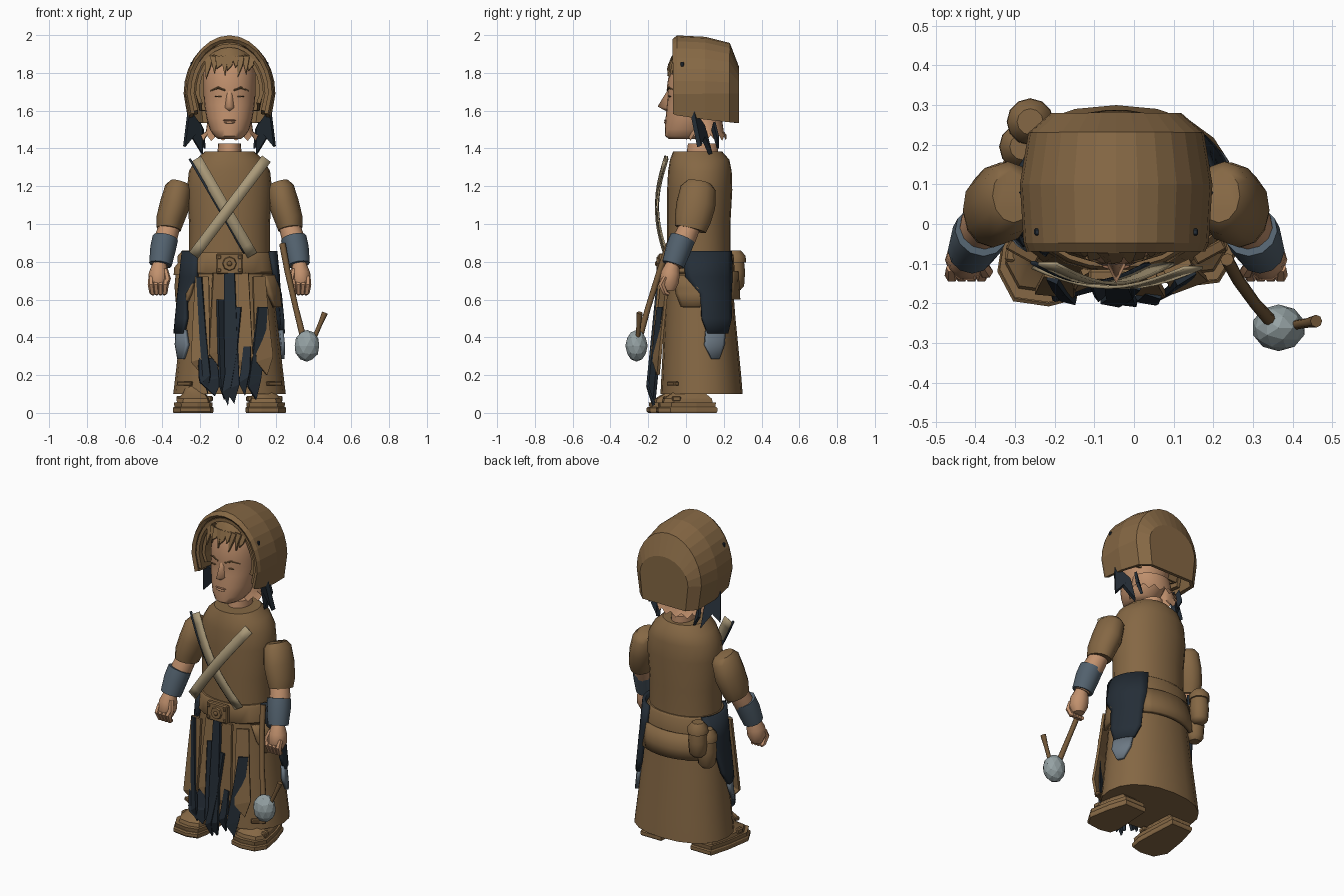
import bpy, bmesh, math
from mathutils import Vector, Matrix
from math import sin, cos, pi, radians

if "Cube" in bpy.data.objects:
    bpy.data.objects.remove(bpy.data.objects["Cube"])

CX = -0.045  # body centre line


def material(name, *rgb):
    m = bpy.data.materials.new(name)
    m.use_nodes = True
    m.diffuse_color = (*rgb, 1)
    node = m.node_tree.nodes["Principled BSDF"]
    node.inputs["Base Color"].default_value = (*rgb, 1)
    node.inputs["Roughness"].default_value = 0.9
    return m


BROWN = material("brown_cloth", 0.235, 0.137, 0.058)
LEATHER = material("dark_leather", 0.175, 0.099, 0.041)
SKIN = material("skin", 0.54, 0.285, 0.155)
LIP = material("shaded_skin", 0.38, 0.18, 0.1)
NAVY = material("navy_rag", 0.018, 0.027, 0.038)
SLATE = material("slate_bracer", 0.085, 0.12, 0.155)
GREY = material("grey_rag", 0.15, 0.19, 0.23)
STONE = material("stone", 0.3, 0.36, 0.37)
KHAKI = material("khaki_strap", 0.4, 0.32, 0.19)


def build(name, verts, faces, mat, angle=40, thick=0):
    me = bpy.data.meshes.new(name)
    me.from_pydata([tuple(v) for v in verts], [], faces)
    bm = bmesh.new()
    bm.from_mesh(me)
    bmesh.ops.recalc_face_normals(bm, faces=bm.faces)
    bm.to_mesh(me)
    bm.free()
    me.materials.append(mat)
    if angle:
        me.polygons.foreach_set("use_smooth", [True] * len(me.polygons))
        me.set_sharp_from_angle(angle=radians(angle))
    ob = bpy.data.objects.new(name, me)
    bpy.context.collection.objects.link(ob)
    if thick:
        mod = ob.modifiers.new("thickness", "SOLIDIFY")
        mod.thickness, mod.offset = thick, 0


def loft(name, rings, mat, closed=True, caps=(True, True), angle=40, thick=0):
    n = len(rings[0])
    verts = [v for r in rings for v in r]
    faces = [(i * n + j, i * n + (j + 1) % n, (i + 1) * n + (j + 1) % n, (i + 1) * n + j)
             for i in range(len(rings) - 1) for j in range(n if closed else n - 1)]
    if caps[0]:
        faces.append(tuple(range(n)))
    if caps[1]:
        faces.append(tuple(range(len(verts) - n, len(verts))))
    build(name, verts, faces, mat, angle, thick)


def oval(z, rx, y0, y1, n=20, power=1.0):
    def bend(c):
        return math.copysign(abs(c) ** power, c)
    return [Vector((CX + rx * bend(cos(a)), (y0 + y1) / 2 + (y1 - y0) / 2 * bend(sin(a)), z))
            for a in (2 * pi * k / n for k in range(n))]


def body(name, rows, mat, n=20, power=1.0, **kw):
    loft(name, [oval(*r, n=n, power=power) for r in rows], mat, **kw)


def tube(name, path, mat, n=10, depth=1, angle=50):
    # path rows: x, y, z, radius; depth stretches the section along y
    pts = [Vector(p[:3]) for p in path]
    rings = []
    for i, p in enumerate(pts):
        d = (pts[min(i + 1, len(pts) - 1)] - pts[max(i - 1, 0)]).normalized()
        side = d.cross(Vector((0, 1, 0))).normalized()
        other = d.cross(side) * depth
        rings.append([p + path[i][3] * (side * cos(2 * pi * k / n) + other * sin(2 * pi * k / n)) for k in range(n)])
    loft(name, rings, mat, angle=angle)


def from_bmesh(name, bm, mat, angle):
    bm.verts.index_update()
    build(name, [v.co for v in bm.verts], [[v.index for v in f.verts] for f in bm.faces], mat, angle)
    bm.free()


def ball(name, loc, scale, mat, angle=60):
    bm = bmesh.new()
    bmesh.ops.create_icosphere(bm, subdivisions=2, radius=1,
                               matrix=Matrix.Translation(loc) @ Matrix.Diagonal((*scale, 1)))
    from_bmesh(name, bm, mat, angle)


def box(name, loc, size, mat, turn=0):
    bm = bmesh.new()
    bmesh.ops.create_cube(bm, size=1, matrix=Matrix.Translation(loc) @ Matrix.Rotation(turn, 4, "Z")
                          @ Matrix.Diagonal((*size, 1)))
    bmesh.ops.bevel(bm, geom=bm.edges[:], offset=min(size) * 0.2, segments=1, affect="EDGES")
    from_bmesh(name, bm, mat, 0)


def wrap(name, rows, side, off, mat, thick=0.02):
    # cloth panel lying on the skirt; rows: z, start angle, end angle
    rings = []
    for z, a0, a1 in rows:
        rx, ry = 0.3 - 0.1 * z + off, 0.215 - 0.06 * z + off
        angles = [radians(a0 + (a1 - a0) * k / 8) for k in range(9)]
        rings.append([Vector((CX + side * rx * cos(a), 0.075 + ry * sin(a), z)) for a in angles])
    loft(name, rings, mat, closed=False, caps=(False, False), thick=thick)


# Head, jagged nape and neck
body("head", [(1.45, .06, -.09, .08), (1.465, .08, -.11, .1), (1.5, .104, -.112, .13), (1.56, .122, -.108, .16),
              (1.63, .133, -.102, .18), (1.68, .137, -.097, .195), (1.72, .138, -.102, .2), (1.8, .138, -.09, .2),
              (1.88, .12, -.07, .18), (1.94, .06, -.02, .12)], SKIN, 24, .95)
nape = [oval(1.56, .115, .0, .19, 28), oval(1.49, .125, .0, .2, 28), oval(1.44, .155, .0, .215, 28)]
for k, v in enumerate(nape[2]):
    v.z += 0.03 * (k % 2)
loft("nape", nape, SKIN, caps=(True, False))
body("neck", [(1.35, .066, .0, .17), (1.425, .06, .01, .17)], SKIN)

# Face
nose = [(0, -.1, 1.705), (-.014, -.09, 1.7), (.014, -.09, 1.7), (-.026, -.098, 1.615), (.026, -.098, 1.615),
        (0, -.15, 1.622), (0, -.105, 1.597)]
build("nose", [(CX + x, y, z) for x, y, z in nose],
      [(0, 1, 5), (0, 5, 2), (1, 3, 5), (2, 5, 4), (3, 6, 5), (4, 5, 6)], SKIN, 80)
ball("upper_lip", (CX, -.106, 1.549), (.036, .01, .005), LIP)
ball("lower_lip", (CX, -.106, 1.538), (.03, .012, .007), SKIN)
for s in (1, -1):
    tube("eyebrow", [(CX + s * .022, -.098, 1.708, .005), (CX + s * .06, -.09, 1.722, .006),
                     (CX + s * .1, -.055, 1.705, .004)], LEATHER, 6)
    ball("eye_slit", (CX + s * .056, -.086, 1.675), (.024, .007, .004), LEATHER)

# Hair with a ragged fringe
body("hair_cap", [(1.86, .134, -.083, .2), (1.92, .1, -.06, .17), (1.96, .05, -.01, .12)], BROWN, 16)
for k in range(9):
    x = CX + (k - 4) * .028
    y = -.084 + 2.5 * (x - CX) ** 2
    low = 1.79 + .022 * (k % 3) - abs(k - 4) * .006
    build("fringe_lock", [(x - .02, y + .015, 1.89), (x + .022, y + .015, 1.885), (x + .014, y - .006, 1.84),
                          (x - .012 + .016 * (k % 2), y - .012, low)], [(0, 1, 2, 3)], BROWN, 0, .012)


# Hood: arches lofted from front to back
def arch(y, w, top, low, n=14):
    mid = 1.69
    curve = [(CX + w * cos(pi * k / n), y, mid + (top - mid) * sin(pi * k / n)) for k in range(n + 1)]
    return [(CX + w * .9, y, low)] + curve + [(CX - w * .9, y, low)]


def hood(name, rows, back, thick):
    loft(name, [arch(*r) for r in rows], BROWN, closed=False, caps=(False, back), angle=0, thick=thick)


hood("hood", [(-.065, .215, 1.97, 1.585), (-.045, .223, 1.988, 1.577), (.1, .232, 1.98, 1.555),
              (.225, .212, 1.95, 1.54), (.27, .16, 1.83, 1.535)], True, .022)
hood("hood_lining", [(-.05, .197, 1.945, 1.6), (.12, .197, 1.945, 1.58)], False, .02)
hood("hood_inner_band", [(-.03, .17, 1.915, 1.64), (.12, .17, 1.915, 1.6)], True, .02)
for s in (1, -1):
    box("hood_stud", (CX + s * .196, -.02, 1.845), (.022, .018, .026), NAVY)
    lock = [(.215, .03, 1.61), (.24, .07, 1.41), (.2, .09, 1.46), (.145, .13, 1.37), (.15, .09, 1.52)]
    build("hanging_rag", [(CX + s * x, y, z) for x, y, z in lock], [(0, 1, 2, 3, 4)], NAVY, 0, .025)
    back = [(.16, .15, 1.54), (.165, .17, 1.46), (.13, .17, 1.4), (.14, .14, 1.5)]
    build("nape_rag", [(CX + s * x, y, z) for x, y, z in back], [(0, 1, 2, 3)], NAVY, 0, .015)

# Shirt
body("shirt", [(.8, .215, -.1, .235), (1.0, .214, -.1, .235), (1.18, .226, -.1, .245), (1.28, .215, -.095, .242),
               (1.34, .18, -.085, .23), (1.385, .13, -.068, .19)], BROWN, 24, .95)

# Arms, bracers and hands
for s in (1, -1):
    def at(x, y, z, r):
        return (CX + s * x, y, z, r)
    tube("sleeve", [at(.262, .07, 1.218, .052), at(.27, .065, 1.19, .072), at(.29, .052, 1.1, .08),
                    at(.315, .035, 1.02, .074), at(.322, .024, .972, .064)], BROWN, 12, 1.3)
    tube("forearm", [at(.308, .035, 1.02, .054), at(.335, -.005, .93, .06), at(.37, -.065, .78, .043)], SKIN, 12)
    tube("bracer", [at(.34, -.018, .925, .068), at(.352, -.04, .87, .068), at(.366, -.068, .785, .06)], SLATE, 12)
    tube("palm", [at(.37, -.07, .79, .036), at(.375, -.082, .74, .052), at(.378, -.09, .69, .054),
                  at(.376, -.09, .65, .034)], SKIN, 10)
    for k in range(4):
        tube("finger", [at(.335 + k * .027, -.11, .72, .013), at(.34 + k * .025, -.13, .68, .018),
                        at(.343 + k * .022, -.11, .635, .015), at(.345 + k * .02, -.09, .63, .01)], SKIN, 6)
    tube("thumb", [at(.34, -.1, .76, .014), at(.328, -.12, .71, .018), at(.336, -.125, .67, .012)], SKIN, 6)


# Crossed chest straps
def strap(name, x0, x1, y, mat, width=.029):
    a, b = Vector((x0, 0, 1.345)), Vector((x1, 0, .835))
    d = (b - a).normalized()
    across = Vector((-d.z, 0, d.x)) * width
    rows = []
    for k in range(11):
        p = a.lerp(b, k / 10) + Vector((0, y - .05 * sin(pi * k / 10), 0))
        rows.append([p - across, p + across])
    loft(name, rows, mat, closed=False, caps=(False, False), thick=.008)


strap("strap_edging", -.256, .04, -.097, NAVY, .006)
strap("strap_under", -.22, .076, -.1, KHAKI)
strap("strap_over", .15, -.235, -.11, KHAKI)

# Skirt, belt, hip panels
body("skirt", [(.1, .298, -.135, .3), (.2, .286, -.13, .292), (.5, .252, -.115, .262), (.78, .22, -.1, .24)],
     BROWN, 20, .9, angle=25)
body("belt", [(.735, .23, -.115, .25), (.745, .238, -.122, .258), (.835, .228, -.118, .252), (.848, .22, -.11, .242)],
     BROWN, 24, .9)
box("buckle", (CX, -.13, .79), (.14, .03, .11), BROWN)
tube("buckle_disc", [(CX, -.14, .79, .04), (CX + .0001, -.155, .79, .034)], BROWN, 8, angle=0)
ball("buckle_boss", (CX, -.155, .79), (.014, .01, .014), LEATHER)
for dx in (-.055, .055):
    for dz in (-.035, .035):
        box("buckle_rivet", (CX + dx, -.146, .79 + dz), (.018, .012, .018), BROWN)
wrap("back_overskirt", [(.75, 50, 145), (.66, 48, 150), (.6, 50, 140)], 1, .022, BROWN, .025)
# the right hip rag sweeps forward as it falls
for s, sweep in ((1, 0), (-1, -55)):
    def swept(*rows):
        return [(z, a + sweep * (1.2 - z), b + sweep * (1.2 - z)) for z, a, b in rows]
    wrap("hip_rag", swept((.855, -28, 56), (.72, -22, 54), (.63, 0, 50), (.5, 2, 48), (.42, 10, 40)), s, .03, NAVY)
    wrap("hip_rag_tip", swept((.44, 8, 38), (.36, 6, 35), (.285, 16, 26)), s, .022, GREY)
    wrap("hip_flap", [(.73, -45, -8), (.66, -40, 12), (.63, -38, 14), (.56, -28, 0)], s, .024, BROWN)
    box("hem_patch", (CX + s * .235, -.07, .155), (.085, .03, .022), LEATHER, s * .5)

# Ragged front strips: colour, top x, top z, bottom x, bottom z, half width
strips = [(BROWN, -.19, .72, -.2, .2, .045), (BROWN, -.1, .74, -.11, .24, .04), (BROWN, .02, .74, .03, .2, .045),
          (BROWN, .11, .72, .14, .2, .04), (NAVY, -.205, .72, -.165, .1, .017), (NAVY, -.165, .29, -.14, .09, .055),
          (NAVY, -.045, .74, -.03, .05, .034), (NAVY, -.095, .6, -.075, .07, .018), (NAVY, .0, .56, -.06, .04, .022),
          (NAVY, .13, .56, .085, .07, .03), (NAVY, .05, .35, .03, .09, .024)]
for k, (mat, x0, z0, x1, z1, w) in enumerate(strips):
    lift = .008 if mat is NAVY else 0

    def point(x, z, extra=0):
        return (x, -.122 - lift - .1 * (.75 - z) + extra, z)
    xm, zm = (x0 + x1) / 2, (z0 + z1) / 2
    fold = .03 if k % 2 else -.012
    build("front_strip", [point(x0 - w * .8, z0), point(x0 + w * .8, z0, fold), point(xm - w, zm),
                          point(xm + w, zm, fold), point(x1 - w * 1.1, z1 + .07), point(x1 + w * 1.1, z1 + .1, fold),
                          point(x1 + w * .3, z1, .03)],
          [(0, 1, 3, 2), (2, 3, 5, 4), (4, 5, 6)], mat, 0, .016)

# Sandals, the left one a little shorter and set back
for s, length, shift in ((1, .87, .022), (-1, 1, 0)):
    def sole(z, grow):
        shape = [(.1, .165), (.09, 0), (.085, -.12), (.1, -.19), (.17, -.208), (.26, -.195), (.3, -.12),
                 (.275, .04), (.24, .165)]
        return [(CX + s * (.18 + (x - .18) * grow), y * grow * length + shift, z) for x, y in shape]
    loft("sandal_sole", [sole(0, .97), sole(.008, 1), sole(.026, 1), sole(.032, .96)], BROWN, angle=0)
    loft("sandal_welt", [sole(.03, .93), sole(.055, .95)], BROWN, angle=0)
    loft("foot", [sole(.05, .84), sole(.075, .8), sole(.105, .55), sole(.14, .42)], BROWN, angle=30)
    box("sandal_strap", (CX + s * .185, -.085 + shift, .075), (.19, .045, .03), BROWN, s * .15)

# Belt pouches at the back
for x, y, r, z0, z1 in [(-.262, .258, .055, .65, .86), (-.28, .195, .056, .565, .8)]:
    h = z1 - z0
    tube("pouch", [(x, y, z0, r * .55), (x, y, z0 + h * .1, r * .9), (x, y, z0 + h * .45, r), (x, y, z0 + h * .72, r * .9)],
         BROWN, 12)
    tube("pouch_lid", [(x, y, z0 + h * .7, r * 1.08), (x, y, z0 + h * .86, r * 1.05), (x, y, z1, r * .6)], BROWN, 12)

# Stone club
tube("club_handle", [(.235, -.09, .895, .017), (.262, -.14, .75, .016), (.305, -.2, .56, .015), (.345, -.245, .4, .017)],
     LEATHER, 8)
ball("club_stone", (.365, -.262, .355), (.068, .059, .084), STONE, 0)
tube("club_peg", [(.405, -.255, .4, .012), (.435, -.25, .47, .012), (.46, -.245, .53, .016)], LEATHER, 8)
